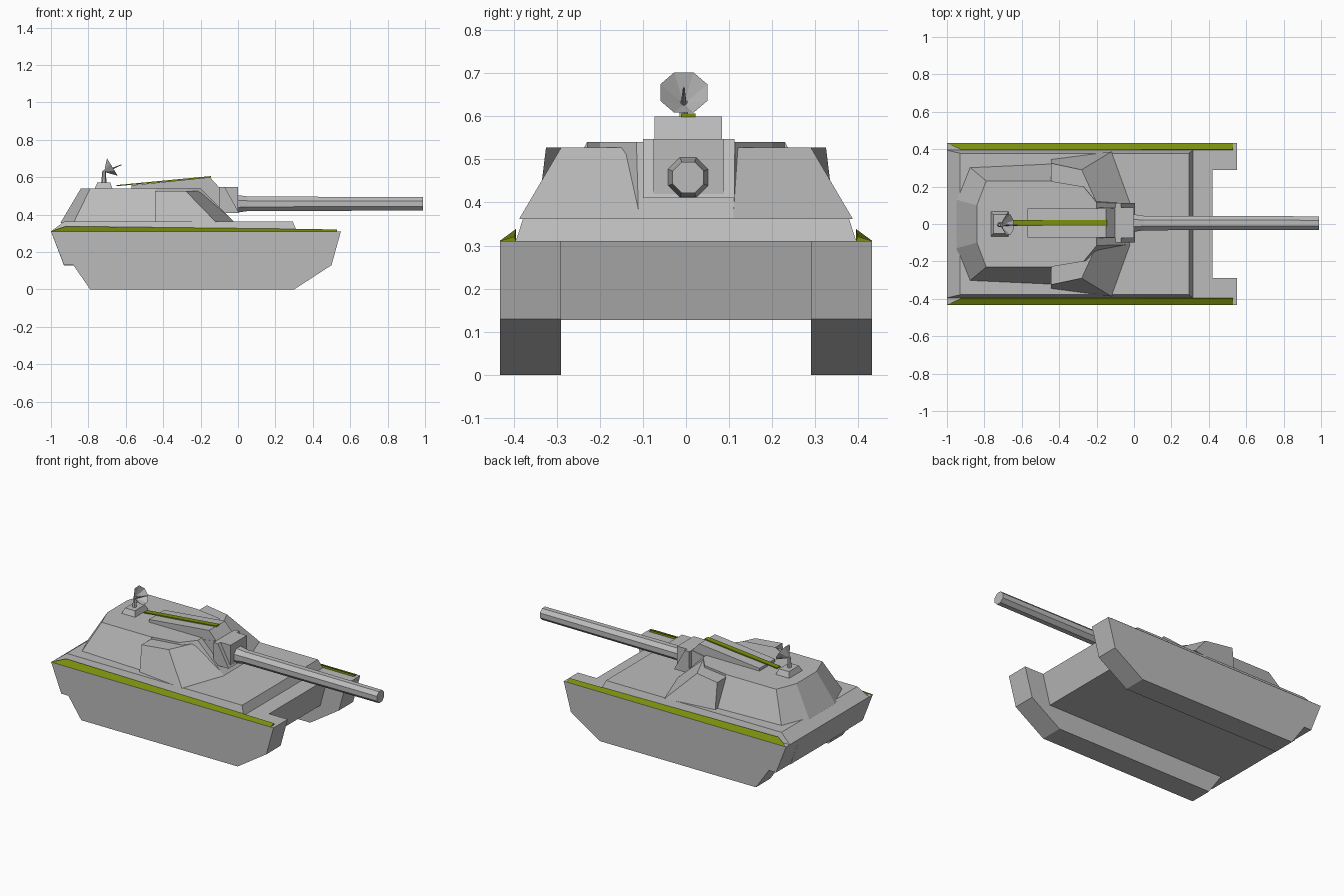
import bpy, bmesh
from math import tau, cos, sin
from mathutils import Vector

cube = bpy.data.objects.get("Cube")
if cube:
    bpy.data.objects.remove(cube, do_unlink=True)


def material(name, rgb):
    m = bpy.data.materials.new(name)
    m.use_nodes = True
    colour = (*rgb, 1)
    m.diffuse_color = colour
    m.node_tree.nodes["Principled BSDF"].inputs["Base Color"].default_value = colour
    return m


GREY = material("armour grey", (0.5, 0.5, 0.5))
GREEN = material("olive green", (0.2, 0.27, 0.004))


def loft(name, ring_a, ring_b, mat=GREY, caps=(True, True)):
    """Join two matching rings of points into a flat-faced solid."""
    bm = bmesh.new()
    a = [bm.verts.new(p) for p in ring_a]
    b = [bm.verts.new(p) for p in ring_b]
    n = len(a)
    for i in range(n):
        j = (i + 1) % n
        bm.faces.new((a[i], a[j], b[j], b[i]))
    if caps[0]:
        bm.faces.new(a[::-1])
    if caps[1]:
        bm.faces.new(b)
    bmesh.ops.recalc_face_normals(bm, faces=bm.faces)
    mesh = bpy.data.meshes.new(name)
    bm.to_mesh(mesh)
    bm.free()
    mesh.materials.append(mat)
    obj = bpy.data.objects.new(name, mesh)
    bpy.context.collection.objects.link(obj)
    return obj


def side_extrude(name, profile, y0, y1, mat=GREY):
    """Extrude an x-z profile across the width."""
    return loft(name, [(x, y0, z) for x, z in profile],
                [(x, y1, z) for x, z in profile], mat)


def level(points, z, side=1):
    return [(x, y * side, z) for x, y in points]


def mirrored(points):
    """Close a half outline by reflecting it across the centre line."""
    return points + [(x, -y) for x, y in reversed(points)]


def tube(name, start, end, r0, r1, sides, caps=(True, True)):
    """Straight tapered tube between two points."""
    start, end = Vector(start), Vector(end)
    turn = (end - start).to_track_quat('Z', 'Y')
    rings = [[c + turn @ Vector((r * cos(tau * (i + .5) / sides),
                                 r * sin(tau * (i + .5) / sides), 0))
              for i in range(sides)] for c, r in ((start, r0), (end, r1))]
    return loft(name, *rings, caps=caps)


# Hull body and raised deck
side_extrude("hull_body", [(-1, .31), (-.93, .127), (.37, .127), (.42, .31)], -.29, .29)
loft("deck", level(mirrored([(-1, .395), (.315, .395)]), .31),
     level(mirrored([(-.93, .378), (.293, .378)]), .363))

# Track housings and green fender strips
track = [(-1, .31), (-.93, .13), (-.88, .13), (-.79, 0), (.30, 0), (.50, .13), (.55, .31)]
for label, s in (("back", 1), ("front", -1)):
    side_extrude("track_housing_" + label, track, s * .29, s * .432)
    loft("fender_strip_" + label,
         [(-1, s * .432, .311), (-.92, s * .395, .338), (-.92, s * .395, .311)],
         [(.53, s * .432, .311), (.53, s * .398, .321), (.53, s * .395, .311)], GREEN)

    # Angled turret cheek on this side
    loft("turret_cheek_" + label,
         level([(-.445, .1), (-.445, .345), (-.12, .387), (-.02, .11)], .362, s),
         level([(-.445, .1), (-.445, .325), (-.28, .29), (-.2, .115)], .527, s))

# Turret shell and front block
loft("turret_shell",
     level(mirrored([(-.95, .13), (-.88, .305), (-.44, .325)]), .355),
     level(mirrored([(-.84, .1), (-.79, .23), (-.44, .23)]), .54))
loft("turret_front", level(mirrored([(-.45, .23), (-.25, .2), (-.02, .11)]), .36),
     level(mirrored([(-.45, .23), (-.27, .2), (-.2, .115)]), .54))

# Roof wedge with its green stripe
side_extrude("roof_wedge", [(-.57, .53), (-.57, .557), (-.15, .6), (-.1, .545), (-.1, .53)],
             -.073, .083)
side_extrude("roof_stripe", [(-.65, .552), (-.65, .558), (-.145, .606), (-.145, .598)],
             -.012, .022, GREEN)

# Gun mantlet and barrel
side_extrude("mantlet", [(-.2, .41), (-.2, .53), (-.1, .547), (0, .547), (0, .41)], -.075, .088)
side_extrude("mantlet_collar", [(-.1, .41), (-.1, .547), (-.07, .547), (.005, .41)], -.1, .112)
tube("barrel_base", (0, .005, .458), (.06, .005, .458), .05, .041, 8)
tube("barrel", (.05, .005, .458), (.99, .005, .458), .042, .039, 8)

# Dish antenna on its pedestal
loft("dish_pedestal", level(mirrored([(-.768, .068), (-.67, .068)]), .535),
     level(mirrored([(-.752, .05), (-.683, .05)]), .572))
tube("dish_post", (-.718, -.005, .565), (-.715, -.005, .635), .014, .01, 6)
tube("dish", (-.713, -.005, .63), (-.672, -.005, .655), .004, .059, 8, (True, False))
tube("dish_feed", (-.713, -.005, .63), (-.622, -.005, .667), .007, .002, 5)
